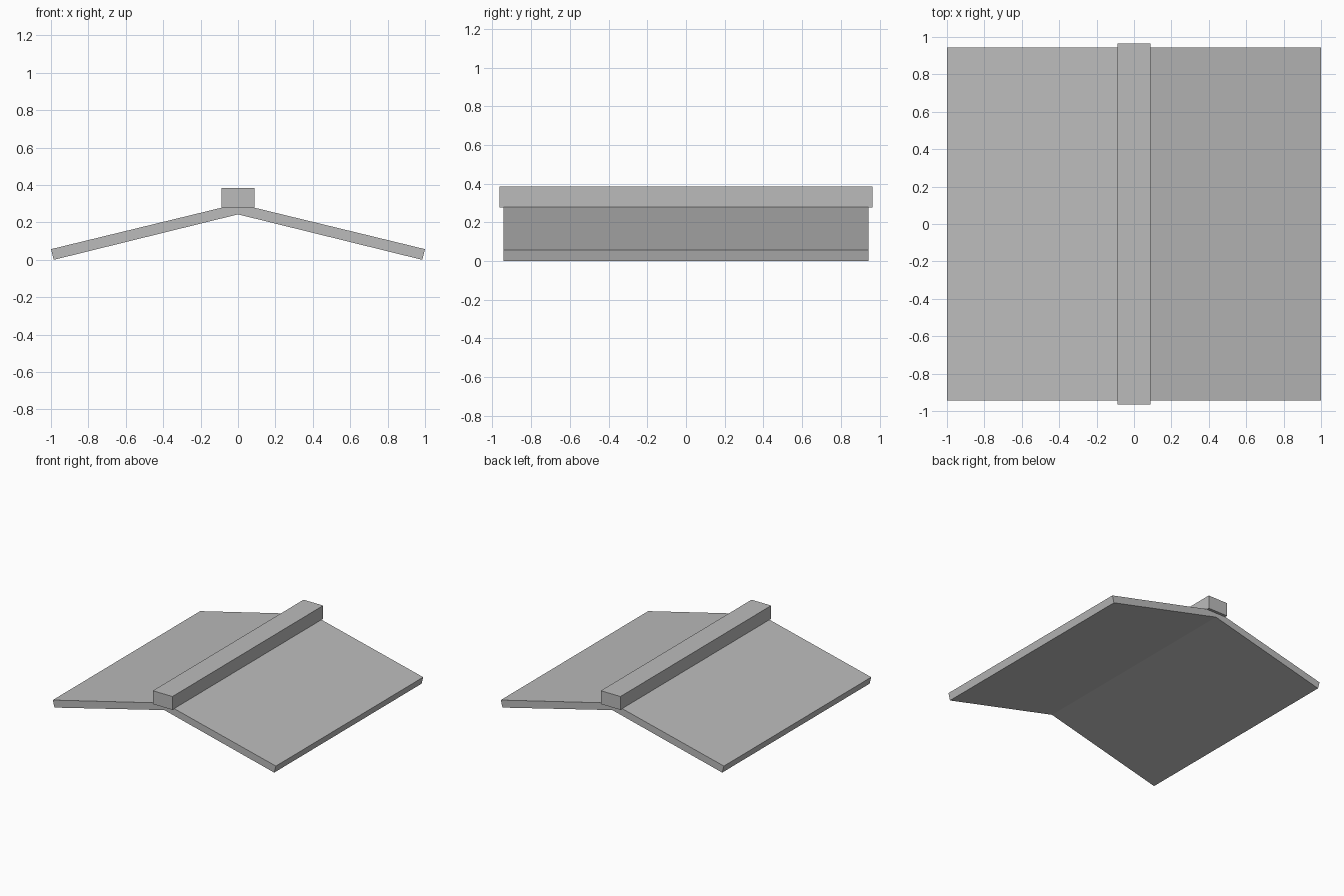
import bpy
import bmesh

if "Cube" in bpy.data.objects:
    bpy.data.objects.remove(bpy.data.objects["Cube"])

grey = bpy.data.materials.new("roof grey")
grey.diffuse_color = (0.5, 0.5, 0.5, 1)
grey.use_nodes = True
grey.node_tree.nodes["Principled BSDF"].inputs["Base Color"].default_value = grey.diffuse_color


def extrude_profile(name, profile, half_length):
    """Extrude a front profile (x, z) symmetrically along y."""
    bm = bmesh.new()
    face = bm.faces.new([bm.verts.new((x, -half_length, z)) for x, z in profile])
    ext = bmesh.ops.extrude_face_region(bm, geom=[face])
    moved = [v for v in ext["geom"] if isinstance(v, bmesh.types.BMVert)]
    bmesh.ops.translate(bm, verts=moved, vec=(0, 2 * half_length, 0))
    bmesh.ops.recalc_face_normals(bm, faces=bm.faces)
    mesh = bpy.data.meshes.new(name)
    bm.to_mesh(mesh)
    bm.free()
    mesh.materials.append(grey)
    obj = bpy.data.objects.new(name, mesh)
    bpy.context.collection.objects.link(obj)
    return obj


# Two sloping roof slabs joined at the ridge
extrude_profile("roof_slabs", [
    (-0.985, 0.0), (0, 0.243), (0.985, 0.0),
    (1.0, 0.057), (0, 0.300), (-1.0, 0.057)], 0.943)

# Square beam capping the ridge
extrude_profile("ridge_beam", [
    (-0.088, 0.277), (0.088, 0.277), (0.088, 0.385), (-0.088, 0.385)], 0.965)
